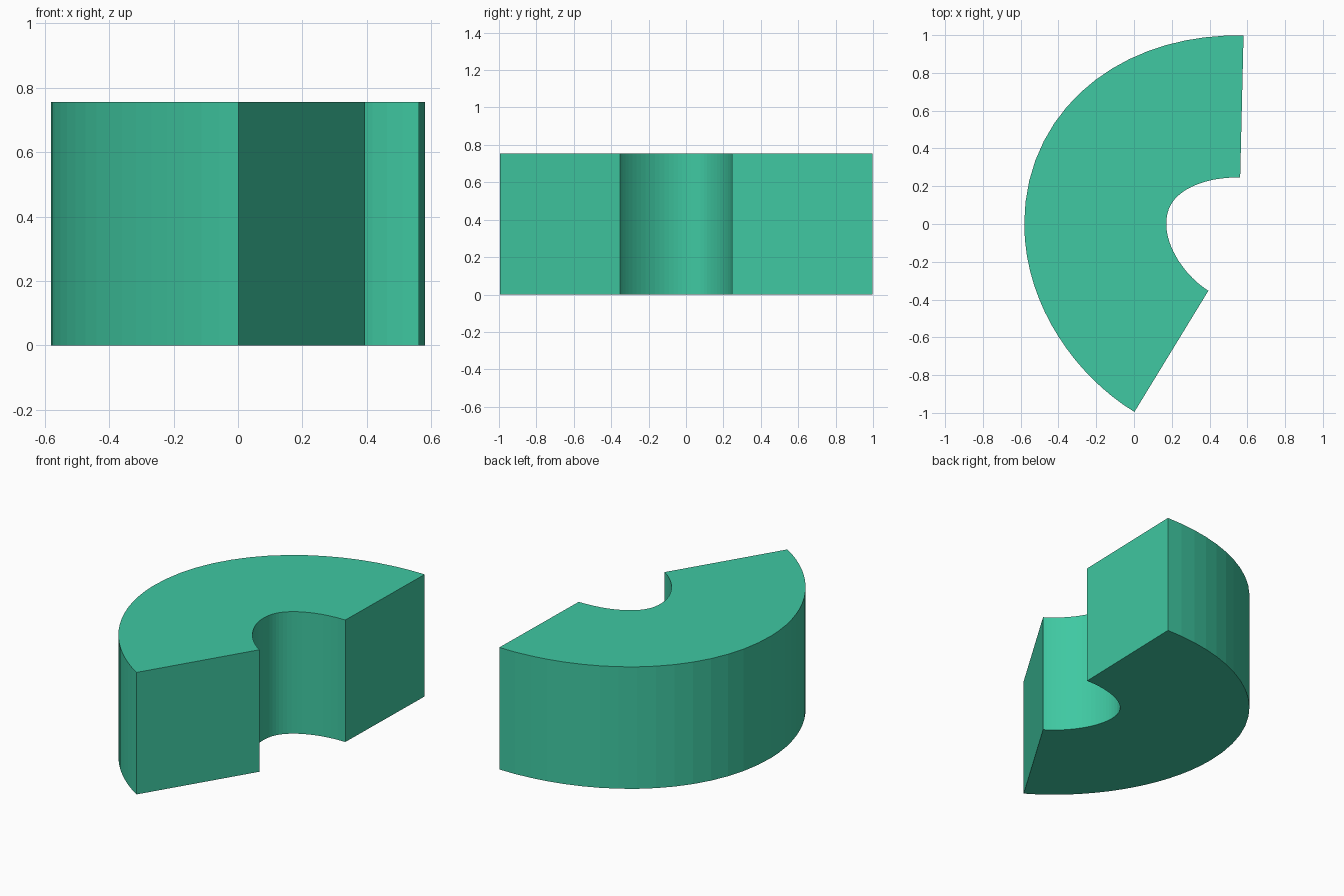
import bpy, bmesh
from mathutils import Vector

if "Cube" in bpy.data.objects:
    bpy.data.objects.remove(bpy.data.objects["Cube"])

HALF_WIDTH = 0.376
HEIGHT = 0.755
STEPS = 16

# Centre line of the curved block: two cubic spans meeting at the left side
left = Vector((-0.205, 0.0))
top_end = Vector((0.571, 0.622))
low_end = Vector((0.198, -0.674))
spans = [
    (top_end, Vector((0.15, 0.632)), Vector((-0.205, 0.40)), left),
    (left, Vector((-0.205, -0.28)), Vector((-0.015, -0.544)), low_end),
]


def span_points(a, b, c, d, first):
    for i in range(first, STEPS + 1):
        t = i / STEPS
        u = 1 - t
        p = a * u**3 + b * 3 * u * u * t + c * 3 * u * t * t + d * t**3
        tan = (b - a) * u * u + (c - b) * 2 * u * t + (d - c) * t * t
        yield p, Vector((tan.y, -tan.x)).normalized()


path = list(span_points(*spans[0], 0)) + list(span_points(*spans[1], 1))

# Offset to both sides for the outline, then extrude it upwards
outer = [p - n * HALF_WIDTH for p, n in path]
inner = [p + n * HALF_WIDTH for p, n in path]
outline = outer + inner[::-1]

bm = bmesh.new()
base = bm.faces.new([bm.verts.new((p.x, p.y, 0)) for p in outline])
up = bmesh.ops.extrude_face_region(bm, geom=[base], use_keep_orig=True)
bmesh.ops.translate(bm, vec=(0, 0, HEIGHT),
                    verts=[v for v in up["geom"] if isinstance(v, bmesh.types.BMVert)])
bmesh.ops.recalc_face_normals(bm, faces=bm.faces)
mesh = bpy.data.meshes.new("curved_block")
bm.to_mesh(mesh)
bm.free()

block = bpy.data.objects.new("curved_block", mesh)
bpy.context.collection.objects.link(block)

# Green colour
green = bpy.data.materials.new("green")
green.diffuse_color = (0.05, 0.58, 0.36, 1)
green.use_nodes = True
green.node_tree.nodes["Principled BSDF"].inputs["Base Color"].default_value = green.diffuse_color
mesh.materials.append(green)
